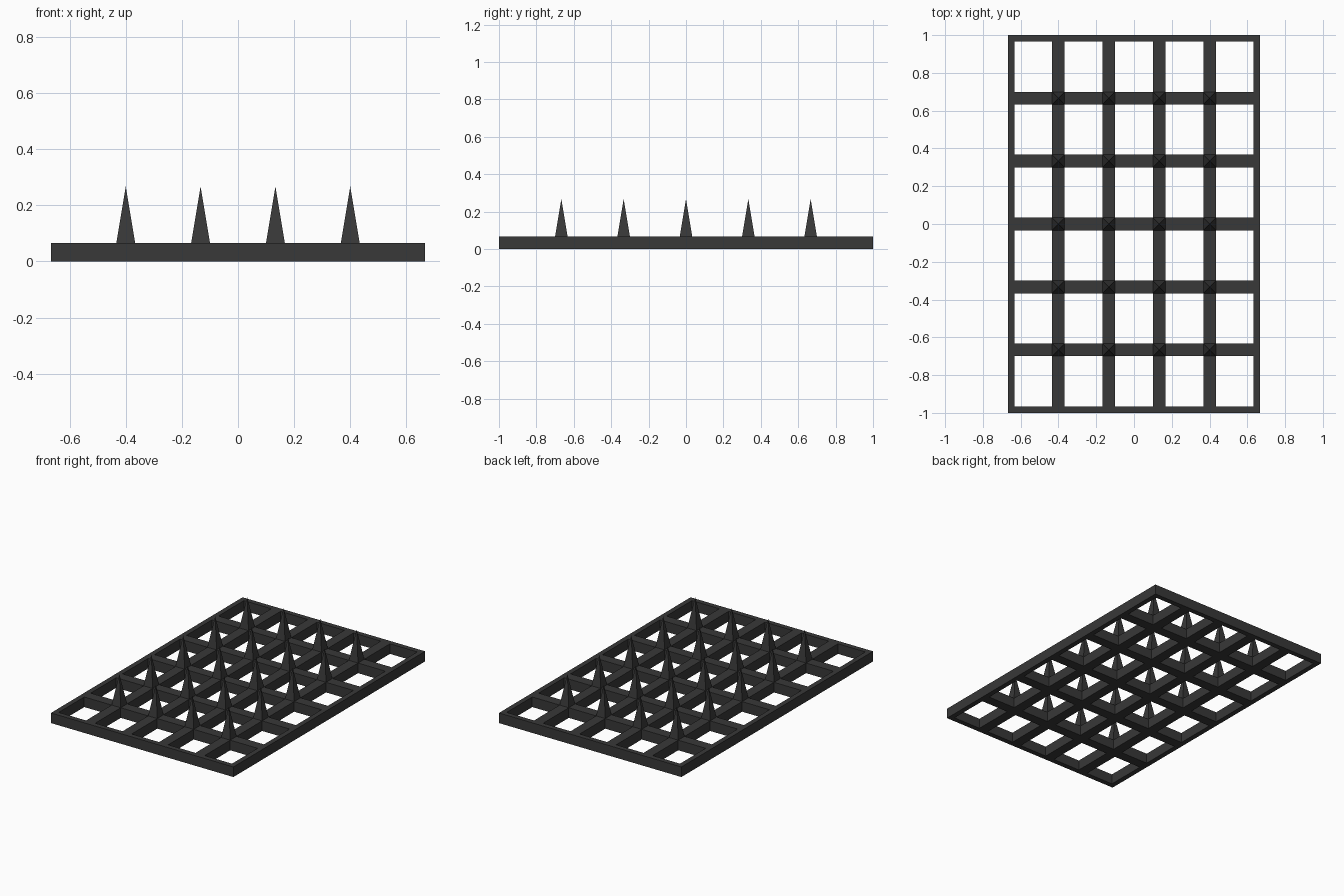
import bpy, bmesh

if "Cube" in bpy.data.objects:
    bpy.data.objects.remove(bpy.data.objects["Cube"])

R, H, TIP = 1 / 30, 1 / 15, 4 / 15      # half bar width, grate height, spike tip height
XS = [-0.4 + i * 0.8 / 3 for i in range(4)]   # inner bar centres
YS = [(i - 2) / 3 for i in range(5)]

dark = bpy.data.materials.new("dark_iron")
dark.diffuse_color = (0.04, 0.04, 0.04, 1)
dark.use_nodes = True
dark.node_tree.nodes["Principled BSDF"].inputs["Base Color"].default_value = dark.diffuse_color


def finish(name, bm):
    bmesh.ops.recalc_face_normals(bm, faces=bm.faces)
    mesh = bpy.data.meshes.new(name)
    bm.to_mesh(mesh)
    bm.free()
    mesh.materials.append(dark)
    bpy.context.collection.objects.link(bpy.data.objects.new(name, mesh))


def cuts(centres, half):
    # Bar edges along one axis: strips alternate solid, gap, solid...
    inner = [c + s * R for c in centres for s in (-1, 1)]
    return [-half, -half + R] + inner + [half - R, half]


# Grate: flat lattice of strips with open cells, extruded to one solid
bm = bmesh.new()
xs, ys = cuts(XS, 2 / 3), cuts(YS, 1)
v = [[bm.verts.new((x, y, 0)) for y in ys] for x in xs]
for i in range(len(xs) - 1):
    for j in range(len(ys) - 1):
        if i % 2 == 0 or j % 2 == 0:
            bm.faces.new((v[i][j], v[i + 1][j], v[i + 1][j + 1], v[i][j + 1]))
loose = [w for w in bm.verts if not w.link_faces]
bmesh.ops.delete(bm, geom=loose, context='VERTS')
top = bmesh.ops.extrude_face_region(bm, geom=bm.faces[:], use_keep_orig=True)
for w in top["geom"]:
    if isinstance(w, bmesh.types.BMVert):
        w.co.z = H
finish("grate", bm)

# Spikes: four-sided pyramid on every inner crossing
bm = bmesh.new()
for x in XS:
    for y in YS:
        base = [bm.verts.new((x + a * R, y + b * R, H))
                for a, b in ((-1, -1), (1, -1), (1, 1), (-1, 1))]
        tip = bm.verts.new((x, y, TIP))
        bm.faces.new(base[::-1])
        for k in range(4):
            bm.faces.new((base[k], base[(k + 1) % 4], tip))
finish("spikes", bm)
